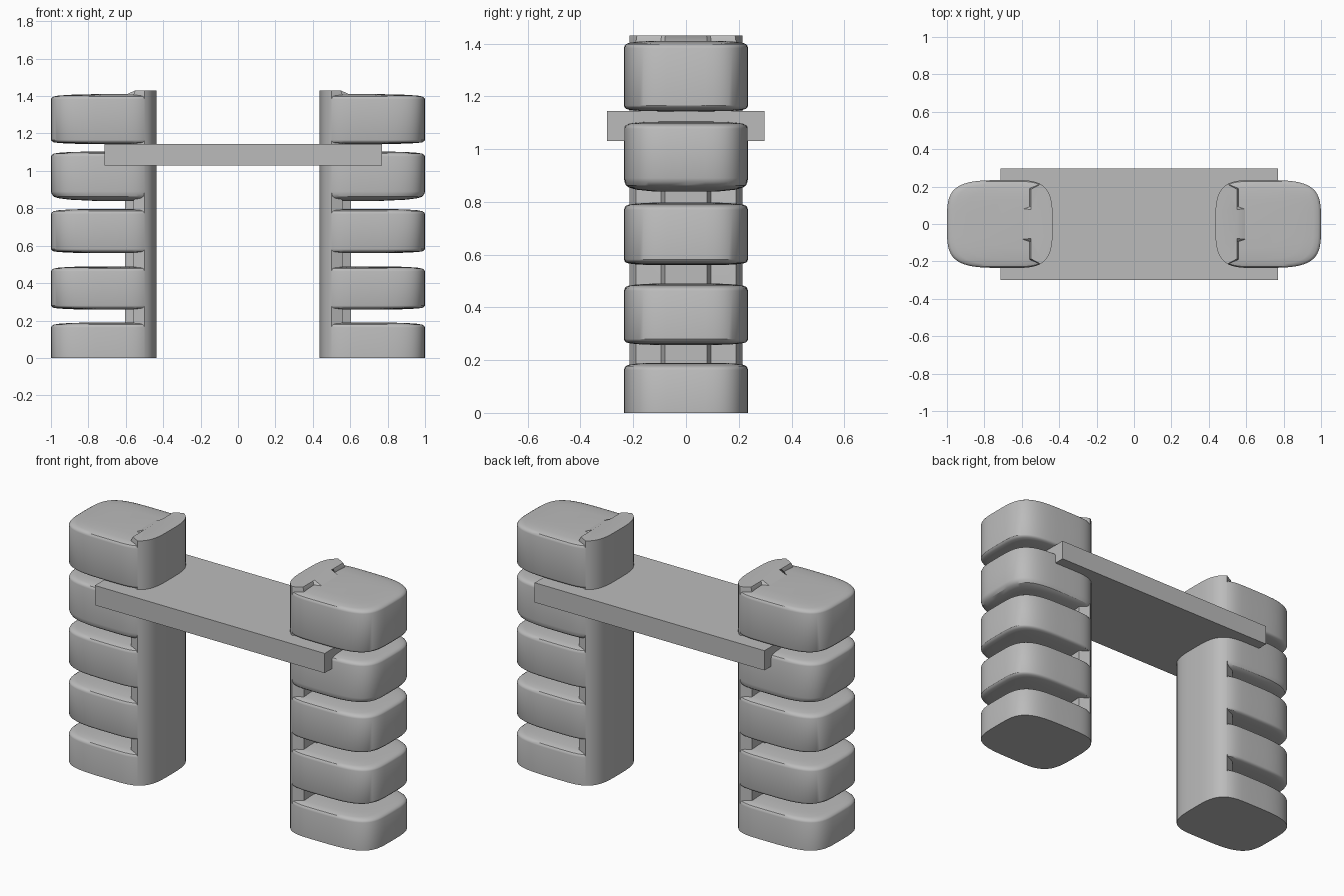
import bpy, bmesh, math

cube = bpy.data.objects.get("Cube")
if cube:
    bpy.data.objects.remove(cube)

grey = bpy.data.materials.new("plain_grey")
grey.use_nodes = True
colour = (0.5, 0.5, 0.5, 1)
grey.diffuse_color = colour
grey.node_tree.nodes["Principled BSDF"].inputs["Base Color"].default_value = colour

MID, HALF_Y, CUT = 0.65, 0.235, 0.5     # widest point, half depth, spine edge
INNER, OUTER = 0.215, 0.35              # reach of the outline either side of MID


def outline(n=64):
    """Rounded plan of a whole tower, anticlockwise from the outer end."""
    pts = []
    for i in range(n):
        a = 2 * math.pi * i / n
        c, s = math.cos(a), math.sin(a)
        reach, power = (OUTER, 4) if c >= 0 else (INNER, 3.5)
        e = 2 / power
        pts.append((MID + math.copysign(reach * abs(c) ** e, c),
                    math.copysign(HALF_Y * abs(s) ** e, s)))
    return pts


def loft(name, rings, mirrored=True):
    """Join closed rings of points into a capped solid."""
    bm = bmesh.new()
    rows = [[bm.verts.new(p) for p in ring] for ring in rings]
    n = len(rows[0])
    for low, high in zip(rows, rows[1:]):
        for i in range(n):
            j = (i + 1) % n
            bm.faces.new((low[i], low[j], high[j], high[i]))
    bm.faces.new(rows[0][::-1])
    bm.faces.new(rows[-1])
    bmesh.ops.recalc_face_normals(bm, faces=bm.faces)
    mesh = bpy.data.meshes.new(name)
    bm.to_mesh(mesh)
    bm.free()
    mesh.materials.append(grey)
    obj = bpy.data.objects.new(name, mesh)
    bpy.context.collection.objects.link(obj)
    if mirrored:
        obj.modifiers.new("other_tower", "MIRROR")
    bpy.ops.object.select_all(action="DESELECT")
    obj.select_set(True)
    bpy.context.view_layer.objects.active = obj
    bpy.ops.object.shade_smooth_by_angle(angle=math.radians(32))
    return obj


plan = outline()
cut_y = HALF_Y * (1 - ((MID - CUT) / INNER) ** 3.5) ** (1 / 3.5)

# Outer part of the plan, running from the front cut round to the back cut
outer = sorted((p for p in plan if p[0] > CUT + 0.002),
               key=lambda p: math.atan2(p[1], p[0] - CUT))
outer = [(CUT, -cut_y)] + outer + [(CUT, cut_y)]

# Inner part of the plan, closed by a stepped tooth
inner = [p for p in plan if p[0] < CUT - 0.002]
tooth = [(0.56, 0.19), (0.56, 0.095), (0.605, 0.08)]
spine_plan = ([(x, -y) for x, y in tooth[::-1]] + [(CUT, -cut_y)]
              + inner[::-1] + [(CUT, cut_y)] + tooth)

# Upright spines, with the tooth bevelled at the top
loft("tower_spine", [
    [(x, y, 0) for x, y in spine_plan],
    [(x, y, 1.405) for x, y in spine_plan],
    [(min(x, 0.55), y * (0.98 if x > CUT else 1), 1.43) for x, y in spine_plan],
])


def block(name, bottom, top, low_rise, flat_base=False):
    """Softly domed slab that tapers towards the spine."""
    edge = [(1.0, 1.0), (0.992, 0.72), (0.97, 0.45), (0.92, 0.28), (0.8, 0.12), (0.55, 0)]
    base = [(1.0, bottom)] if flat_base else [
        (s, bottom + low_rise * h) for s, h in edge[::-1]]
    levels = base + [(s, top - 0.027 * h) for s, h in edge]
    loft(name, [[(CUT + (x - CUT) * s, y * s, z) for x, y in outer]
                for s, z in levels])


# Five stacked blocks on each spine
block("base_block", 0, 0.19, 0, True)
block("lower_block", 0.258, 0.49, 0.022)
block("middle_block", 0.56, 0.797, 0.022)
block("upper_block", 0.84, 1.104, 0.05)
block("top_block", 1.143, 1.41, 0.022)

# Flat shelf passing through both towers
corners = [(-0.715, -0.3), (0.77, -0.3), (0.77, 0.297), (-0.715, 0.297)]
loft("cross_plank", [[(x, y, z) for x, y in corners] for z in (1.03, 1.145)], False)

# Small gussets where the open gaps meet the spine
for gap, (low, high) in enumerate([(0.17, 0.28), (0.47, 0.58), (0.775, 0.89)]):
    for side in (-1, 1):
        for z, inward in ((low, 1), (high, -1)):
            loft("gap_gusset", [
                [(0.49, side * y, z), (0.59, side * y, z),
                 (0.49, side * y, z + inward * 0.05)]
                for y in (0.12, 0.19)])
